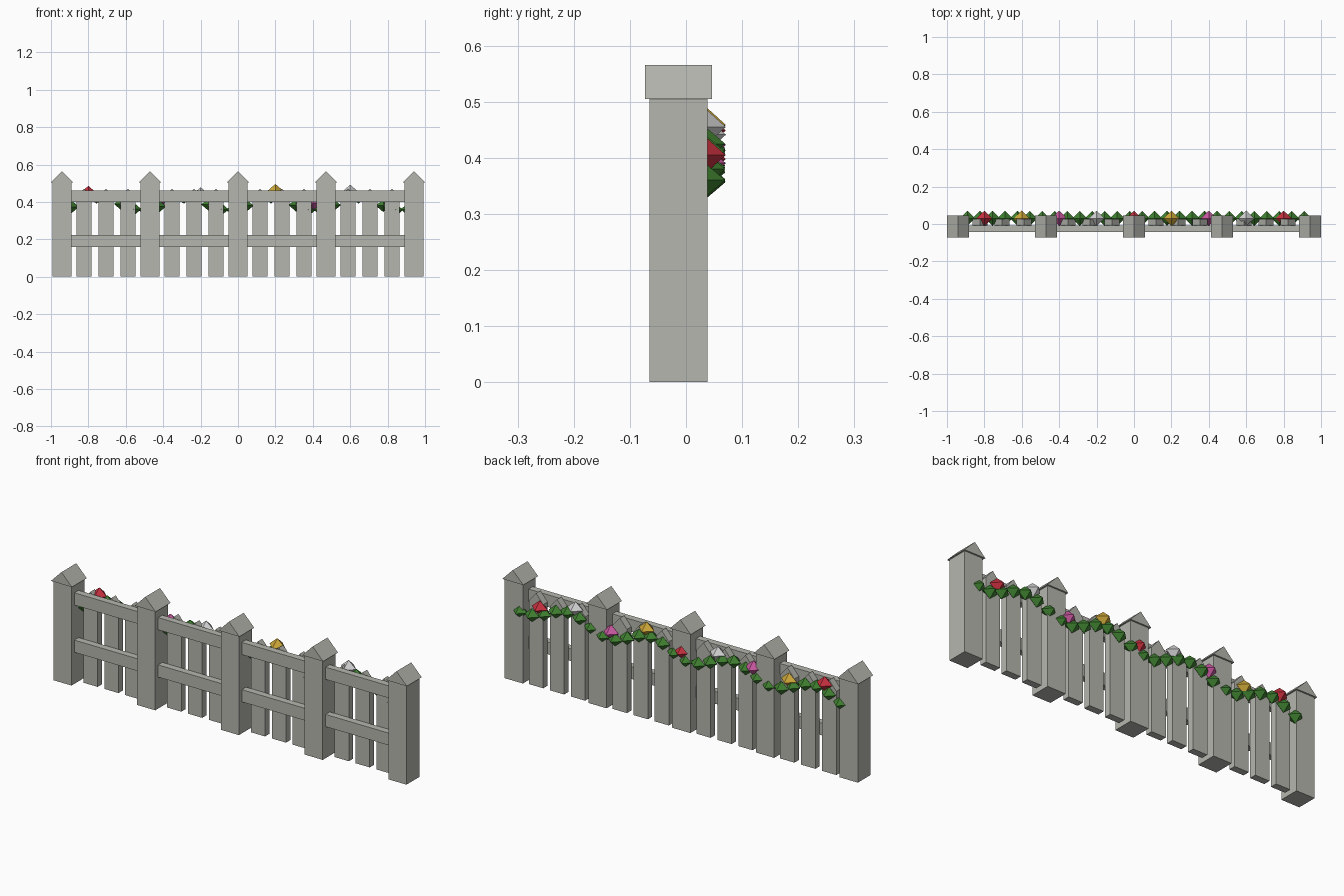
import bpy, bmesh, math
from mathutils import Vector

cube = bpy.data.objects.get("Cube")
if cube:
    bpy.data.objects.remove(cube, do_unlink=True)


def material(name, rgb):
    m = bpy.data.materials.new(name)
    m.use_nodes = True
    m.diffuse_color = (*rgb, 1)
    bsdf = next(n for n in m.node_tree.nodes if n.type == 'BSDF_PRINCIPLED')
    bsdf.inputs["Base Color"].default_value = (*rgb, 1)
    return m


wood = material("weathered grey wood", (0.47, 0.47, 0.43))
green = material("leaf green", (0.05, 0.22, 0.03))
red = material("red petal", (0.58, 0.03, 0.05))
yellow = material("yellow petal", (0.62, 0.39, 0.04))
pink = material("pink petal", (0.6, 0.1, 0.36))
white = material("white petal", (0.65, 0.65, 0.65))


def finish(bm, name, mat):
    bmesh.ops.recalc_face_normals(bm, faces=bm.faces)
    mesh = bpy.data.meshes.new(name)
    bm.to_mesh(mesh)
    bm.free()
    mesh.materials.append(mat)
    ob = bpy.data.objects.new(name, mesh)
    bpy.context.collection.objects.link(ob)
    return ob


def extrude_profile(name, mat, outline, y0, y1):
    """Extrude an outline in the xz plane from y0 to y1."""
    bm = bmesh.new()
    face = bm.faces.new([bm.verts.new((x, y0, z)) for x, z in outline])
    geo = bmesh.ops.extrude_face_region(bm, geom=[face])["geom"]
    verts = [g for g in geo if isinstance(g, bmesh.types.BMVert)]
    bmesh.ops.translate(bm, verts=verts, vec=(0, y1 - y0, 0))
    return finish(bm, name, mat)


def rect(x0, x1, z0, z1):
    return [(x0, z0), (x1, z0), (x1, z1), (x0, z1)]


def octahedron(name, mat, center, size):
    bm = bmesh.new()
    c = Vector(center)
    sx, sy, sz = size
    ring = [bm.verts.new(c + Vector(v)) for v in
            ((sx, 0, 0), (0, sy, 0), (-sx, 0, 0), (0, -sy, 0))]
    for s in (1, -1):
        tip = bm.verts.new(c + Vector((0, 0, s * sz)))
        for i in range(4):
            bm.faces.new((ring[i], ring[(i + 1) % 4], tip))
    return finish(bm, name, mat)


# Posts with gabled caps
BAY = 0.4705
for i in range(5):
    x = (i - 2) * BAY
    extrude_profile(f"post_{i}", wood, rect(x - 0.051, x + 0.051, 0, 0.507), -0.065, 0.038)
    extrude_profile(f"post_cap_{i}", wood,
                    [(x - 0.059, 0.505), (x + 0.059, 0.505), (x, 0.565)], -0.073, 0.046)

# Pointed pickets, three per bay
for bay in range(4):
    for k in range(1, 4):
        x = (bay - 2 + k / 4) * BAY
        w = 0.04
        extrude_profile(f"picket_{bay}_{k}", wood,
                        [(x - w, 0), (x + w, 0), (x + w, 0.425), (x, 0.472), (x - w, 0.425)],
                        -0.008, 0.027)

# Horizontal rails in front of the pickets
for name, z0, z1 in (("lower_rail", 0.16, 0.222), ("upper_rail", 0.4, 0.462)):
    extrude_profile(name, wood, rect(-0.895, 0.895, z0, z1), -0.042, -0.008)


def vine_height(x):
    return 0.39 + 0.035 * math.cos(2 * math.pi * (x - 0.18) / 0.46)


# Wavy garland of leaves along the back
for i in range(28):
    x = -0.89 + i * 0.2 / 3
    octahedron(f"leaf_{i}", green, (x, 0.03, vine_height(x)), (0.04, 0.04, 0.034))

# Flowers resting on the garland
petals = (red, yellow, pink, white)
for i in range(9):
    x = -0.8 + 0.2 * i
    octahedron(f"flower_{i}", petals[i % 4], (x, 0.03, vine_height(x) + 0.035),
               (0.043, 0.041, 0.037))
